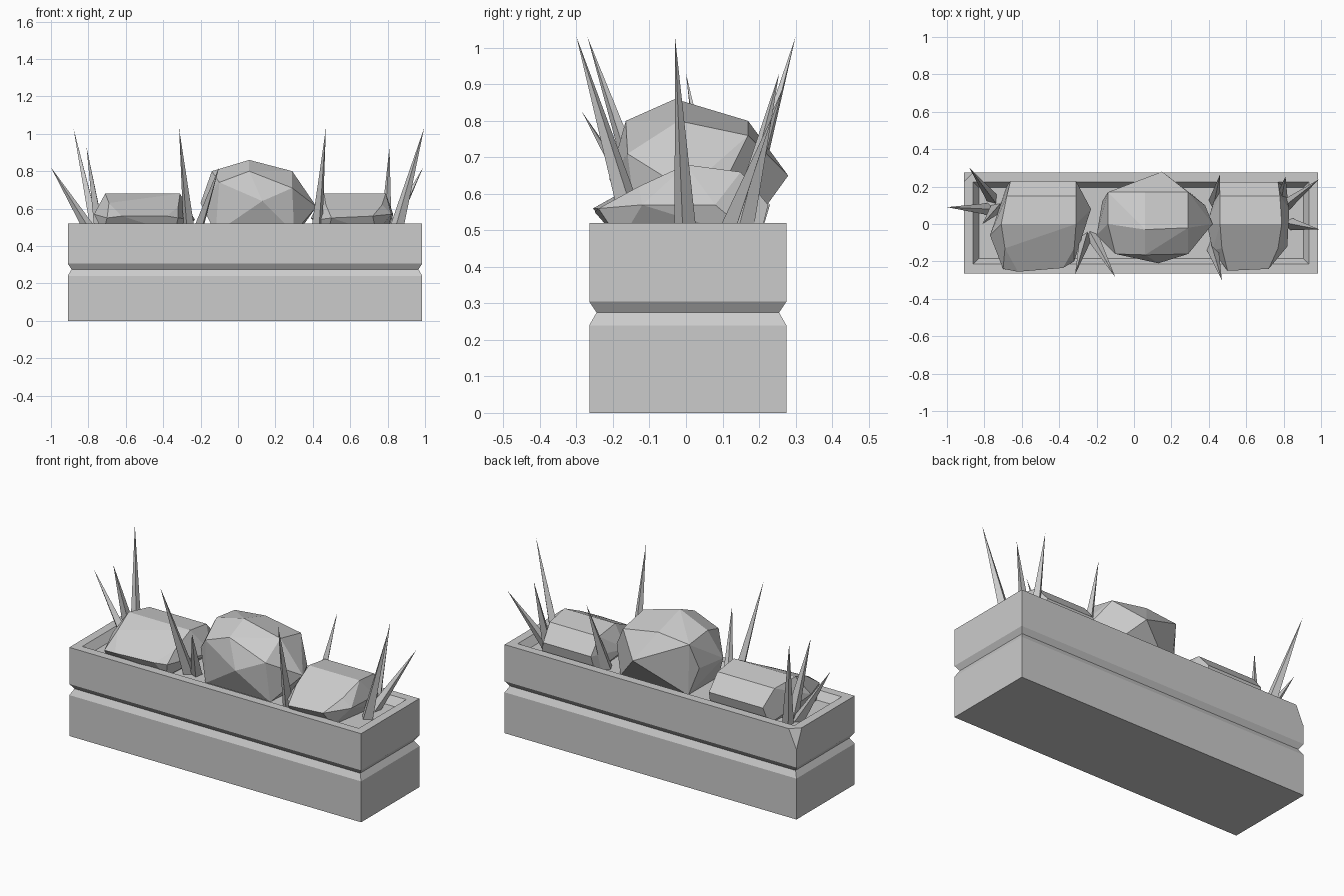
import bpy, bmesh
from mathutils import Vector

if "Cube" in bpy.data.objects:
    bpy.data.objects.remove(bpy.data.objects["Cube"])


def finish(bm, name):
    bmesh.ops.recalc_face_normals(bm, faces=bm.faces[:])
    me = bpy.data.meshes.new(name)
    bm.to_mesh(me)
    bm.free()
    ob = bpy.data.objects.new(name, me)
    bpy.context.collection.objects.link(ob)
    return ob


# Planter box: stacked rectangles with a groove and a sunken soil bed
bm = bmesh.new()
X0, X1, Y0, Y1, TOP = -0.91, 0.985, -0.265, 0.275, 0.52
levels = [(0, 0), (0, 0.24), (0.02, 0.275), (0, 0.305), (0, TOP),
          (0.05, TOP), (0.08, 0.475)]
rings = []
for d, z in levels:
    rings.append([bm.verts.new((x, y, z)) for x, y in
                  ((X0 + d, Y0 + d), (X1 - d, Y0 + d), (X1 - d, Y1 - d), (X0 + d, Y1 - d))])
for a, b in zip(rings, rings[1:]):
    for i in range(4):
        j = (i + 1) % 4
        bm.faces.new((a[i], a[j], b[j], b[i]))
bm.faces.new(rings[0])
bm.faces.new(rings[-1])
# Chipped back-left corner
cut = bmesh.ops.bisect_plane(bm, geom=bm.verts[:] + bm.edges[:] + bm.faces[:],
                             plane_co=(X0 + 0.05, Y1, TOP), plane_no=(-1, 1, 0.45),
                             clear_outer=True)
bmesh.ops.holes_fill(bm, edges=[e for e in bm.edges if e.is_boundary])
finish(bm, "planter_box")


# Faceted shrubs as convex hulls of a few points
def shrub(name, pts):
    bm = bmesh.new()
    for p in pts:
        bm.verts.new(p)
    res = bmesh.ops.convex_hull(bm, input=bm.verts[:])
    loose = [v for v in bm.verts if not v.link_faces]
    bmesh.ops.delete(bm, geom=loose, context='VERTS')
    bmesh.ops.dissolve_limit(bm, angle_limit=0.12, verts=bm.verts[:], edges=bm.edges[:])
    return finish(bm, name)


shrub("middle_shrub", [
    (-.14, 0, .80), (.06, -.03, .86), (.29, -.02, .80),
    (-.14, .17, .78), (.06, .17, .80), (.29, .17, .76),
    (-.10, -.16, .74), (.06, -.165, .80), (.29, -.16, .71),
    (-.20, -.06, .63), (.42, 0, .61), (.13, -.21, .64), (.15, .28, .65),
    (.38, .10, .62), (-.17, .12, .63),
    (-.12, -.13, .47), (.30, -.13, .47), (-.12, .15, .47), (.32, .15, .47)])
shrub("left_shrub", [
    (-.71, 0, .68), (-.31, 0, .68), (-.68, .15, .66), (-.31, .15, .66),
    (-.66, .23, .57), (-.31, .23, .57), (-.23, .08, .54), (-.77, -.06, .57),
    (-.69, -.13, .63), (-.32, -.13, .61), (-.70, -.24, .55), (-.62, -.255, .56),
    (-.38, -.235, .56), (-.32, -.20, .55),
    (-.72, -.18, .47), (-.34, -.18, .47), (-.68, .2, .47), (-.30, .2, .47)])
shrub("right_shrub", [
    (.46, 0, .68), (.79, 0, .68), (.46, .15, .66), (.78, .15, .66),
    (.46, .225, .57), (.77, .225, .57), (.83, .08, .57), (.82, -.12, .57),
    (.47, -.13, .62), (.77, -.13, .62), (.72, -.24, .56), (.50, -.25, .55),
    (.39, 0, .55), (.42, -.14, .54),
    (.48, -.18, .47), (.74, -.18, .47), (.45, .2, .47), (.80, .2, .47)])


# Spiky leaves: thin four-sided pyramids from base to tip
def leaf(name, base, tip, r=0.04):
    bm = bmesh.new()
    b, t = Vector((*base, 0.47)), Vector(tip)
    d = Vector((t.x - b.x, t.y - b.y, 0)).normalized()
    s = Vector((-d.y, d.x, 0))
    ring = [bm.verts.new(b + o) for o in (d * r, s * r * .8, -d * r, -s * r * .8)]
    top = bm.verts.new(t)
    for i in range(4):
        bm.faces.new((ring[i], ring[(i + 1) % 4], top))
    bm.faces.new(ring)
    finish(bm, name)


leaves = [
    ((-.76, .14), (-.88, .30, 1.03)), ((-.78, .08), (-1.0, .09, .82)),
    ((-.74, .08), (-.81, 0, .93)), ((-.26, -.08), (-.315, -.27, 1.03)),
    ((-.22, -.07), (-.10, -.285, .825)), ((.42, -.13), (.47, -.30, 1.03)),
    ((.43, .12), (.46, .265, .89)), ((.84, 0), (.995, -.03, 1.03)),
    ((.81, .10), (.99, .24, .82)), ((.79, .14), (.81, .255, .93))]
for i, (b, t) in enumerate(leaves):
    leaf(f"leaf_{i + 1}", b, t)
